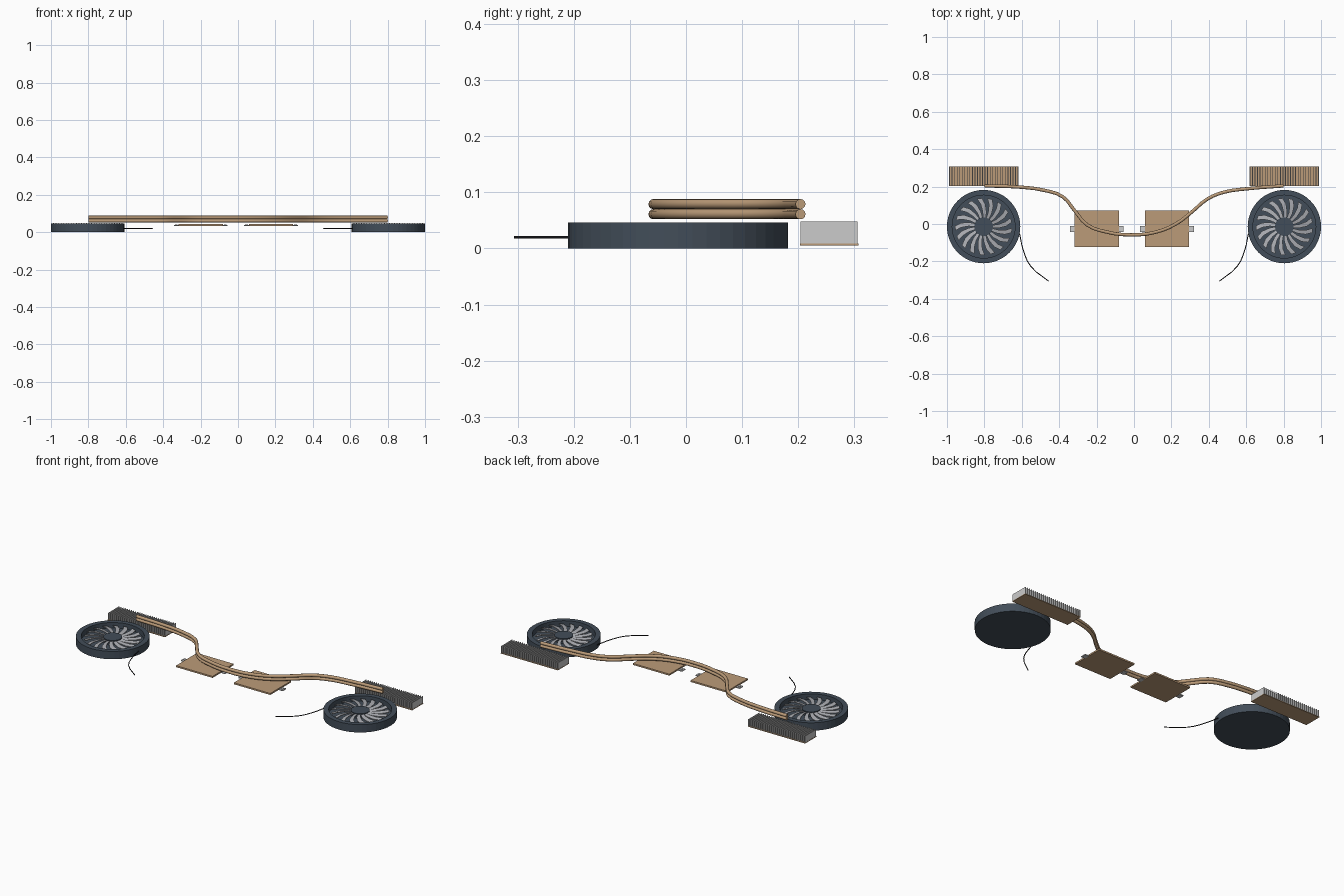
import bpy, bmesh, math
from mathutils import Matrix, Vector

if "Cube" in bpy.data.objects:
    bpy.data.objects.remove(bpy.data.objects["Cube"])


def material(name, rgb):
    m = bpy.data.materials.new(name)
    m.diffuse_color = (*rgb, 1)
    m.use_nodes = True
    m.node_tree.nodes["Principled BSDF"].inputs["Base Color"].default_value = m.diffuse_color
    return m


COPPER = material("copper", (0.50, 0.33, 0.19))
DARK = material("dark_plastic", (0.055, 0.075, 0.10))
BLADE = material("blade_grey", (0.42, 0.43, 0.46))
SILVER = material("aluminium", (0.55, 0.57, 0.58))
BLACK = material("wire_black", (0.01, 0.01, 0.012))


def finish(name, bm, mat, smooth=False):
    bmesh.ops.recalc_face_normals(bm, faces=bm.faces)
    me = bpy.data.meshes.new(name)
    bm.to_mesh(me)
    bm.free()
    ob = bpy.data.objects.new(name, me)
    bpy.context.collection.objects.link(ob)
    me.materials.append(mat)
    if smooth:
        bpy.context.view_layer.objects.active = ob
        ob.select_set(True)
        bpy.ops.object.shade_smooth_by_angle(angle=math.radians(35))
        ob.select_set(False)
    return ob


def add_box(bm, x0, x1, y0, y1, z0, z1):
    size = Matrix.Diagonal((x1 - x0, y1 - y0, z1 - z0, 1))
    mid = Matrix.Translation(((x0 + x1) / 2, (y0 + y1) / 2, (z0 + z1) / 2))
    bmesh.ops.create_cube(bm, size=1, matrix=mid @ size)


def lathe(name, profile, centre, mat, n=48):
    bm = bmesh.new()
    vs = [bm.verts.new((r, 0, z)) for r, z in profile]
    es = [bm.edges.new(p) for p in zip(vs, vs[1:])]
    bmesh.ops.spin(bm, geom=vs + es, cent=(0, 0, 0), axis=(0, 0, 1),
                   angle=math.tau, steps=n, use_duplicate=False)
    bmesh.ops.remove_doubles(bm, verts=bm.verts, dist=1e-5)
    bmesh.ops.translate(bm, verts=bm.verts, vec=centre)
    return finish(name, bm, mat)


def tube(name, points, radius, mat, res=4):
    cu = bpy.data.curves.new(name, 'CURVE')
    cu.dimensions = '3D'
    cu.bevel_depth = radius
    cu.bevel_resolution = res
    cu.resolution_u = 3
    cu.use_fill_caps = True
    sp = cu.splines.new('BEZIER')
    sp.bezier_points.add(len(points) - 1)
    for bp, p in zip(sp.bezier_points, points):
        bp.co = p
        bp.handle_left_type = bp.handle_right_type = 'AUTO'
    cu.materials.append(mat)
    ob = bpy.data.objects.new(name, cu)
    bpy.context.collection.objects.link(ob)


def fan_blades(name, centre, count=17):
    # Thin swept blades: wider towards the tip and slightly pitched
    bm = bmesh.new()
    steps = [(0.045, 0.00, 0.010), (0.08, 0.03, 0.0125),
             (0.12, 0.12, 0.0155), (0.152, 0.24, 0.016)]
    for i in range(count):
        rings = []
        for r, sweep, w in steps:
            a = math.tau * i / count + sweep
            radial = Vector((math.cos(a), math.sin(a), 0))
            side = Vector((-radial.y, radial.x, 0))
            ring = []
            for s, z in ((-1, 0.030), (1, 0.034), (1, 0.038), (-1, 0.034)):
                ring.append(bm.verts.new(radial * r + side * s * w * 0.8
                                         + Vector((0, 0, z))))
            rings.append(ring)
        for a, b in zip(rings, rings[1:]):
            for k in range(4):
                bm.faces.new((a[k], a[(k + 1) % 4], b[(k + 1) % 4], b[k]))
        bm.faces.new(rings[0])
        bm.faces.new(rings[-1])
    bmesh.ops.translate(bm, verts=bm.verts, vec=centre)
    finish(name, bm, BLADE)


for side, s in (("left", -1), ("right", 1)):
    c = (s * 0.804, -0.014, 0)

    # Fan housing with recessed floor, then hub and blades
    lathe(side + "_fan_housing",
          [(0, 0), (0.196, 0), (0.196, 0.046), (0.168, 0.046),
           (0.168, 0.014), (0, 0.014)], c, DARK)
    lathe(side + "_fan_hub",
          [(0, 0.012), (0.05, 0.012), (0.05, 0.042), (0, 0.042)], c, DARK, 32)
    fan_blades(side + "_fan_blades", c)

    # Heatsink: copper base with a row of thin fins
    x0, x1 = sorted((s * 0.617, s * 0.989))
    bm = bmesh.new()
    add_box(bm, x0, x1, 0.203, 0.307, 0.005, 0.009)
    finish(side + "_heatsink_base", bm, COPPER)
    bm = bmesh.new()
    n = 28
    for i in range(n):
        x = x0 + 0.003 + (x1 - x0 - 0.006) * i / (n - 1)
        add_box(bm, x - 0.002, x + 0.002, 0.204, 0.306, 0.009, 0.048)
    finish(side + "_heatsink_fins", bm, SILVER)

    # Contact plate with two small screw tabs
    x0, x1 = (-0.317, -0.080) if s < 0 else (0.058, 0.295)
    bm = bmesh.new()
    add_box(bm, x0, x1, -0.122, 0.072, 0.034, 0.043)
    finish(side + "_cold_plate", bm, COPPER)
    for end, x in (("outer", x0 - 0.0125), ("inner", x1 + 0.0125)):
        bm = bmesh.new()
        add_box(bm, x - 0.0125, x + 0.0125, -0.042, -0.010, 0.032, 0.037)
        finish(f"{side}_{end}_tab", bm, SILVER)
        lathe(f"{side}_{end}_screw",
              [(0, 0.037), (0.007, 0.037), (0.007, 0.040), (0, 0.040)],
              (x, -0.026, 0), SILVER, 12)

    # Fan power wire
    tube(side + "_fan_wire",
         [(s * x, y, 0.02) for x, y in
          ((0.612, -0.05), (0.592, -0.14), (0.553, -0.225), (0.457, -0.305))],
         0.0025, BLACK, 2)

# Two stacked heat pipes joining both heatsinks
path = [(-0.80, 0.204), (-0.62, 0.198), (-0.48, 0.180), (-0.38, 0.145),
        (-0.32, 0.075), (-0.25, -0.005), (-0.15, -0.042), (-0.02, -0.058),
        (0.11, -0.045), (0.22, -0.002), (0.31, 0.065), (0.39, 0.132),
        (0.48, 0.170), (0.60, 0.188), (0.80, 0.204)]
for name, z in (("lower_heat_pipe", 0.061), ("upper_heat_pipe", 0.079)):
    tube(name, [(x, y, z) for x, y in path], 0.009, COPPER)
